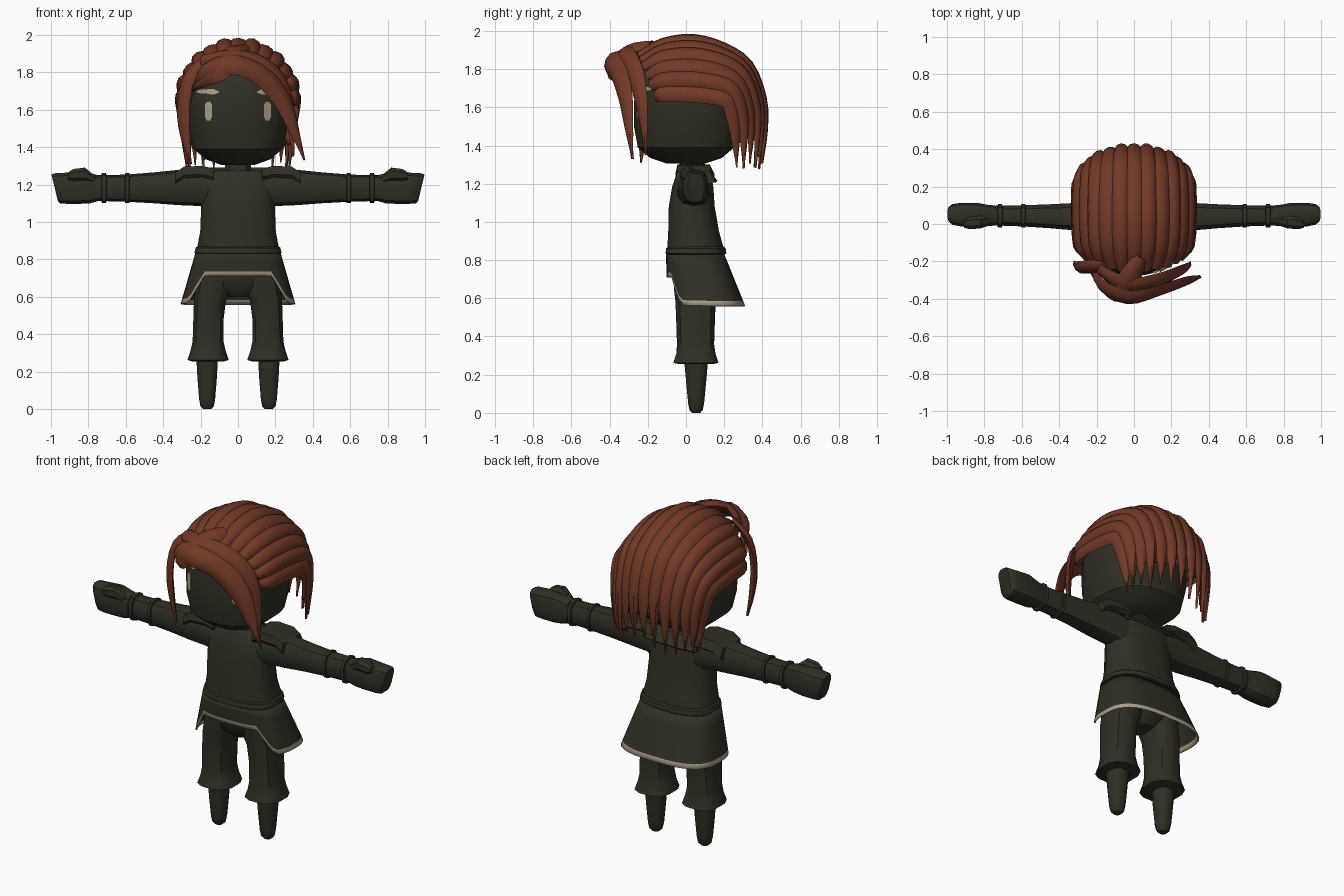
import bpy, bmesh, math, random
from mathutils import Vector

if "Cube" in bpy.data.objects:
    bpy.data.objects.remove(bpy.data.objects["Cube"])

random.seed(4)

def material(name, rgb):
    m = bpy.data.materials.new(name)
    m.diffuse_color = (*rgb, 1)
    m.use_nodes = True
    m.node_tree.nodes["Principled BSDF"].inputs["Base Color"].default_value = m.diffuse_color
    return m

DARK = material("dark olive", (0.030, 0.029, 0.018))
HAIR = material("auburn", (0.165, 0.040, 0.020))
CREAM = material("cream", (0.42, 0.35, 0.25))

def finish(name, bm, mats, angle=35, recalc=True):
    if recalc:
        bmesh.ops.recalc_face_normals(bm, faces=bm.faces)
    me = bpy.data.meshes.new(name)
    bm.to_mesh(me)
    bm.free()
    ob = bpy.data.objects.new(name, me)
    bpy.context.collection.objects.link(ob)
    for m in mats:
        me.materials.append(m)
    bpy.context.view_layer.objects.active = ob
    ob.select_set(True)
    bpy.ops.object.shade_smooth_by_angle(angle=math.radians(angle))
    ob.select_set(False)
    return ob

def spow(v, e):
    return math.copysign(abs(v) ** e, v)

def ellipse(n, ra, rb, power=2.0):
    """Superellipse outline as (a, b) pairs."""
    e = 2 / power
    return [(ra * spow(math.cos(t), e), rb * spow(math.sin(t), e))
            for t in (2 * math.pi * (i + .5) / n for i in range(n))]

def skin(bm, rings, cap=True, loop=True):
    vs = [[bm.verts.new(p) for p in r] for r in rings]
    n = len(vs[0])
    for a, b in zip(vs, vs[1:]):
        for i in range(n if loop else n - 1):
            j = (i + 1) % n
            bm.faces.new((a[i], a[j], b[j], b[i]))
    if cap:
        bm.faces.new(vs[0])
        bm.faces.new(vs[-1])

def loft_z(name, rows, n=12, power=2.3, mat=DARK):
    """rows: (z, centre x, centre y, rx, ry)"""
    bm = bmesh.new()
    skin(bm, [[(cx + a, cy + b, z) for a, b in ellipse(n, rx, ry, power)]
              for z, cx, cy, rx, ry in rows])
    return finish(name, bm, [mat])

def loft_x(name, rows, side, n=10, power=2.5, slant=0):
    """rows: (x, low z, high z, front y, back y)"""
    bm = bmesh.new()
    rings = []
    for x, z0, z1, y0, y1 in rows:
        rings.append([(side * (x + slant * max(0, x - .9) * b), (y0 + y1) / 2 + a, (z0 + z1) / 2 + b)
                      for a, b in ellipse(n, (y1 - y0) / 2, (z1 - z0) / 2, power)])
    skin(bm, rings)
    return finish(name, bm, [DARK])

# Head and neck
HEAD = [(1.305, .09, .10), (1.335, .175, .19), (1.39, .24, .255), (1.50, .265, .275),
        (1.62, .272, .275), (1.74, .26, .265), (1.83, .22, .225), (1.90, .14, .15), (1.93, .05, .05)]
loft_z("head", [(z, 0, 0, a, b) for z, a, b in HEAD], n=20, power=2.5)
loft_z("neck", [(1.2, 0, .04, .08, .07), (1.33, 0, .03, .07, .065)], n=10)

def face_y(x, z):
    for (z0, a0, b0), (z1, a1, b1) in zip(HEAD, HEAD[1:]):
        if z0 <= z <= z1:
            t = (z - z0) / (z1 - z0)
            rx, ry = a0 + (a1 - a0) * t, b0 + (b1 - b0) * t
            return -ry * max(0, 1 - (abs(x) / rx) ** 2.5) ** .4

def face_plate(name, outline, side):
    """Thin plate wrapped on the face; outline: columns of (x, low z, high z)."""
    bm = bmesh.new()
    rings = []
    for x, z0, z1 in outline:
        rings.append([(side * x, face_y(x, z) - d, z)
                      for z, d in ((z0, .006), (z1, .006), (z1, -.003), (z0, -.003))])
    skin(bm, rings)
    finish(name, bm, [CREAM])

for s in (-1, 1):
    face_plate("eye", [(.140, 1.56, 1.63), (.150, 1.54, 1.645), (.168, 1.54, 1.645), (.178, 1.56, 1.63)], s)
    face_plate("eyebrow", [(.10, 1.69, 1.70), (.125, 1.68, 1.71), (.175, 1.685, 1.712), (.225, 1.69, 1.702)], s)

# Tunic, belt
loft_z("tunic", [(.80, 0, .05, .232, .155), (.86, 0, .05, .222, .15), (.95, 0, .04, .205, .135),
                 (1.08, 0, .03, .20, .122), (1.18, 0, .035, .20, .11), (1.24, 0, .04, .185, .095),
                 (1.275, 0, .04, .12, .08)], n=16, power=2.6)
loft_z("belt", [(.828, 0, .052, .226, .152), (.835, 0, .052, .236, .162), (.862, 0, .052, .23, .158),
                (.870, 0, .052, .22, .148)], n=16, power=2.6)

# Flared skirt with raised front hem and cream edging
def skirt_point(phi, z):
    t = (.82 - z) / .26
    front, back, rx = -.105 + .01 * t, .205 + .105 * t, .232 + .075 * t
    return (rx * spow(math.sin(phi), .7),
            (front + back) / 2 - (back - front) / 2 * spow(math.cos(phi), .7), z)

def hem(phi):
    d = abs(math.degrees(phi))
    return .71 - .15 * min(1, max(0, (d - 36) / 22)) + .012 * max(0, (100 - d) / 100) * (d > 58)

bm = bmesh.new()
phis = [math.radians(-180 + 9 * i) for i in range(40)]
rows = []
for k in range(5):
    rows.append([skirt_point(p, (.83 + (hem(p) + .026 - .83) * k / 4)) for p in phis])
rows.append([skirt_point(p, hem(p)) for p in phis])
skin(bm, rows, cap=False)
bm.faces.ensure_lookup_table()
for f in bm.faces[-40:]:
    f.material_index = 1
skirt = finish("skirt", bm, [DARK, CREAM])
sol = skirt.modifiers.new("thickness", 'SOLIDIFY')
sol.thickness = .008

# Trousers
loft_z("hips", [(.60, 0, .05, .05, .07), (.645, 0, .05, .14, .11), (.72, 0, .05, .225, .125),
                (.83, 0, .05, .22, .14)], n=14, power=2.6)
for s in (-1, 1):
    loft_z("trouser_leg", [(.255, s * .16, .052, .09, .09), (.262, s * .16, .052, .113, .122),
                           (.31, s * .16, .052, .097, .105), (.36, s * .16, .05, .085, .1),
                           (.48, s * .158, .05, .083, .104), (.58, s * .15, .05, .088, .108),
                           (.64, s * .13, .05, .098, .115), (.74, s * .115, .05, .10, .12)], n=12, power=2.6)
    loft_z("boot", [(0, s * .165, .053, .022, .022), (.015, s * .165, .053, .037, .036),
                    (.05, s * .165, .053, .044, .043), (.16, s * .165, .053, .053, .054),
                    (.28, s * .165, .053, .06, .065)], n=12)

    # Sleeve, bands, mitten hand
    loft_x("sleeve", [(.12, 1.05, 1.26, -.05, .13), (.20, 1.085, 1.28, -.045, .125), (.32, 1.09, 1.278, -.037, .115),
                      (.45, 1.10, 1.265, -.025, .108), (.60, 1.108, 1.253, -.015, .102),
                      (.74, 1.112, 1.25, -.01, .10), (.80, 1.11, 1.25, -.01, .10)], s)
    for x in (.592, .717):
        loft_x("sleeve_band", [(x - .013, 1.108, 1.254, -.014, .10), (x - .010, 1.10, 1.262, -.022, .11),
                               (x + .010, 1.10, 1.262, -.022, .11), (x + .013, 1.108, 1.254, -.014, .10)], s)
    loft_x("hand", [(.74, 1.112, 1.25, -.01, .10), (.79, 1.098, 1.262, -.012, .105), (.84, 1.095, 1.272, -.015, .115),
                    (.92, 1.095, 1.265, -.015, .115), (.965, 1.097, 1.262, -.005, .108),
                    (.98, 1.108, 1.256, .01, .095)], s, n=12, power=3, slant=3)
    loft_x("thumb", [(.76, 1.20, 1.245, -.005, .04), (.82, 1.215, 1.293, -.026, .045),
                     (.88, 1.215, 1.285, -.03, .04), (.91, 1.225, 1.265, -.02, .02)], s, n=8)

    # Shoulder flap
    bm = bmesh.new()
    skin(bm, [[(s * x, y, z + d) for y, d in ((-.055, -.045), (-.045, 0), (.125, 0), (.15, -.05), (.13, -.065), (-.045, -.06))]
              for x, z in ((.13, 1.285), (.19, 1.30), (.29, 1.295), (.335, 1.265))])
    finish("shoulder_flap", bm, [DARK])

# Collar flap behind the neck
bm = bmesh.new()
skin(bm, [[(x, y + b, z) for y, z in ((.07, 1.29), (.12, 1.27), (.165, 1.215), (.155, 1.205), (.10, 1.25), (.07, 1.26))]
          for x, b in ((-.17, -.01), (-.08, 0), (.08, 0), (.17, -.01))])
finish("collar_flap", bm, [DARK])

# Hair
CENTRE = Vector((0, .06, 1.58))

def smooth_path(pts, steps):
    """Catmull-Rom samples through the points."""
    p = [Vector(q) for q in pts]
    p = [2 * p[0] - p[1]] + p + [2 * p[-1] - p[-2]]
    out = []
    for i in range(1, len(p) - 2):
        a, b, c, d = p[i - 1:i + 3]
        for k in range(steps):
            t = k / steps
            out.append(.5 * (2 * b + (c - a) * t + (2 * a - 5 * b + 4 * c - d) * t * t
                             + (3 * b - a - 3 * c + d) * t ** 3))
    return out + [p[-2]]

def lock(name, pts, width, thick, start=.6, taper=.6):
    """Tapered strand lying flat around the head."""
    path = smooth_path(pts, 3)
    rings, n = [], len(path) - 1
    for i, p in enumerate(path):
        u = i / n
        tan = (path[min(i + 1, n)] - path[max(i - 1, 0)]).normalized()
        out = p - CENTRE
        out = (out - tan * out.dot(tan)).normalized()
        across = tan.cross(out)
        k = min(1, start + u * 3) * (1 if u < taper else max(.05, 1 - ((u - taper) / (1 - taper)) ** 1.5))
        rings.append([p + across * a * width * k + out * b * thick * (.3 + .7 * k)
                      for a, b in ((-1, -.3), (-.55, .75), (.1, 1), (.7, .55), (1, -.3), (0, -1))])
    bm = bmesh.new()
    skin(bm, rings)
    finish(name, bm, [HAIR], 40)

def flow(deg, drop=0.0):
    """Front-to-back hair line at one sideways angle."""
    s, c = math.sin(math.radians(deg)), math.cos(math.radians(deg))
    return [(.265 * s, -.25 + .10 * (1 - c), 1.63 + .25 * c), (.305 * s, -.12, 1.645 + .30 * c),
            (.318 * s, .04, 1.64 + .325 * c), (.315 * s, .20, 1.62 + .30 * c),
            (.305 * s, .23 + .10 * c, 1.58 + .25 * c), (.29 * s, .245 + .16 * c, 1.48 + .17 * c),
            (.285 * s, .245 + .172 * c, 1.40 + .08 * c), (.275 * s, .25 + .15 * c, 1.29 + drop)]

bm = bmesh.new()
skin(bm, [[CENTRE + (p - CENTRE) * .97 for p in smooth_path(flow(d)[:7], 3)] for d in range(-88, 89, 11)],
     cap=False, loop=False)
finish("hair_cap", bm, [HAIR], 40).modifiers.new("thickness", 'SOLIDIFY').thickness = .012

for i in range(13):
    d = -84 + 14 * i
    lock("hair_lock", flow(d, random.uniform(-.02, .07)), .05, .019 + .007 * (i % 2))

# Fringe sweeping to one side, and loose face strands
lock("fringe_main", [(-.23, -.20, 1.73), (-.17, -.33, 1.81), (-.03, -.395, 1.845), (.12, -.36, 1.79),
                     (.235, -.32, 1.66), (.30, -.30, 1.50), (.355, -.28, 1.33)], .062, .026, .4)
lock("fringe_upper", [(-.19, -.24, 1.87), (-.05, -.33, 1.88), (.10, -.31, 1.86), (.22, -.265, 1.76),
                      (.28, -.23, 1.58), (.295, -.21, 1.35)], .058, .024)
lock("fringe_roll", [(.04, -.18, 1.93), (-.03, -.30, 1.90), (-.08, -.385, 1.82), (-.16, -.34, 1.775),
                     (-.25, -.22, 1.70)], .06, .026)
lock("face_strand", [(-.16, -.22, 1.88), (-.26, -.235, 1.78), (-.295, -.235, 1.62), (-.285, -.23, 1.46),
                     (-.25, -.235, 1.31)], .045, .02)
